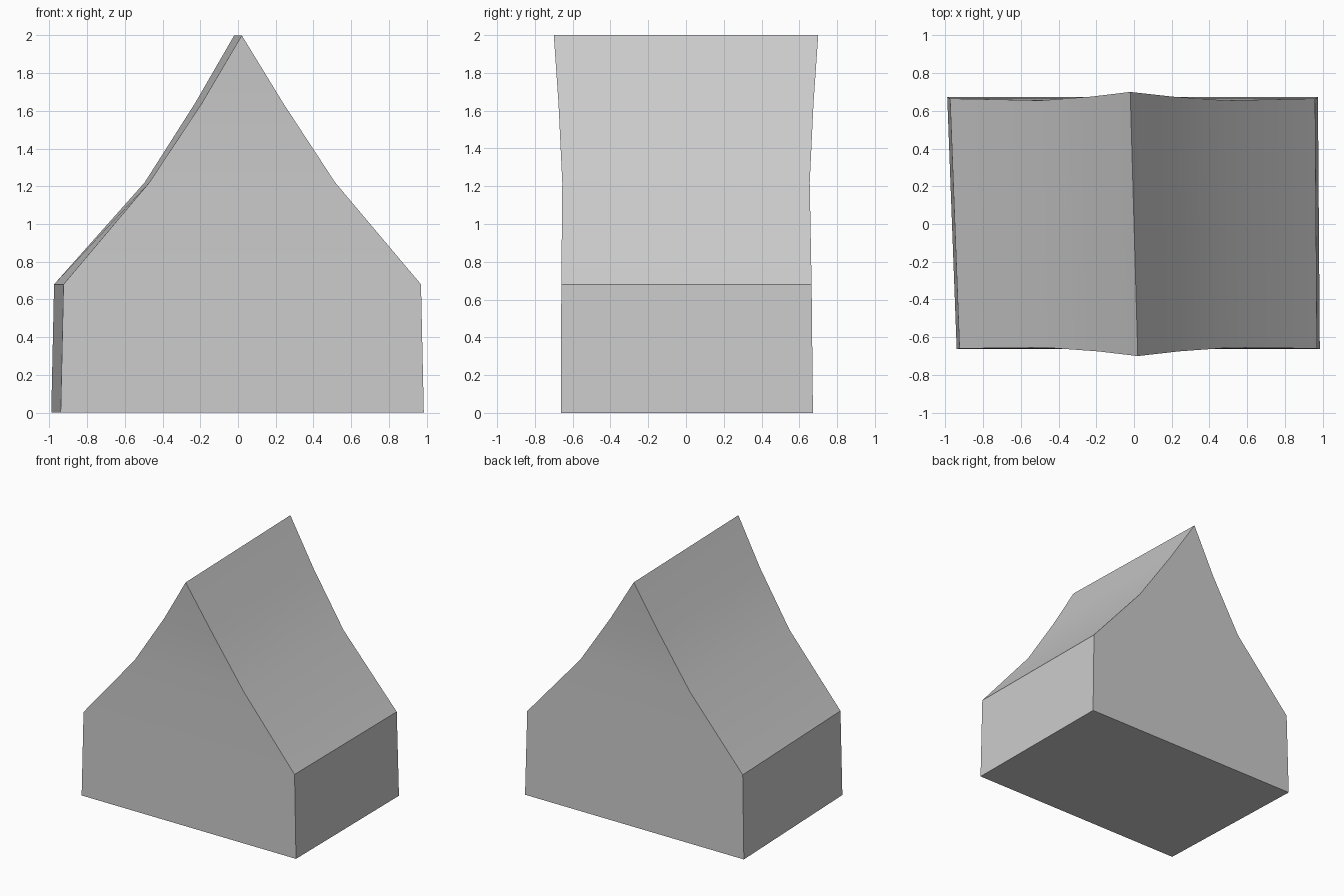
import bpy
import bmesh

cube = bpy.data.objects.get("Cube")
if cube:
    bpy.data.objects.remove(cube, do_unlink=True)

# Plain grey material
grey = bpy.data.materials.new("light_grey")
grey.use_nodes = True
colour = (0.6, 0.6, 0.6, 1)
grey.diffuse_color = colour
grey.node_tree.nodes["Principled BSDF"].inputs["Base Color"].default_value = colour

# Each level: height, front left x, front right x, back right x, back left x, front y, back y
levels = [
    (0.0, -0.94, 0.985, 0.975, -0.99, -0.663, 0.672),
    (0.68, -0.925, 0.97, 0.96, -0.975, -0.66, 0.665),
    (1.22, -0.47, 0.515, 0.49, -0.495, -0.655, 0.655),
    (1.64, -0.192, 0.24, 0.205, -0.228, -0.675, 0.675),
]

bm = bmesh.new()
rings = []
for z, fl, fr, br, bl, front, back in levels:
    corners = ((fl, front), (fr, front), (br, back), (bl, back))
    rings.append([bm.verts.new((x, y, z)) for x, y in corners])

# Base and the walls between levels
bm.faces.new(rings[0][::-1])
for low, high in zip(rings, rings[1:]):
    for i in range(4):
        j = (i + 1) % 4
        bm.faces.new((low[i], low[j], high[j], high[i]))

# Twisted ridge with a gable tip at each end
ridge_front = bm.verts.new((0.02, -0.70, 2.0))
ridge_back = bm.verts.new((-0.02, 0.70, 2.0))
fl, fr, br, bl = rings[-1]
bm.faces.new((fl, fr, ridge_front))
bm.faces.new((br, bl, ridge_back))
bm.faces.new((fr, br, ridge_back, ridge_front))
bm.faces.new((bl, fl, ridge_front, ridge_back))
bmesh.ops.recalc_face_normals(bm, faces=bm.faces)

mesh = bpy.data.meshes.new("house_body")
bm.to_mesh(mesh)
bm.free()
mesh.materials.append(grey)
house = bpy.data.objects.new("house_body", mesh)
bpy.context.collection.objects.link(house)

# Soft curve over the roof and gables, crisp outer edges
bpy.ops.object.select_all(action="DESELECT")
house.select_set(True)
bpy.context.view_layer.objects.active = house
bpy.ops.object.shade_smooth_by_angle(angle=0.52)
